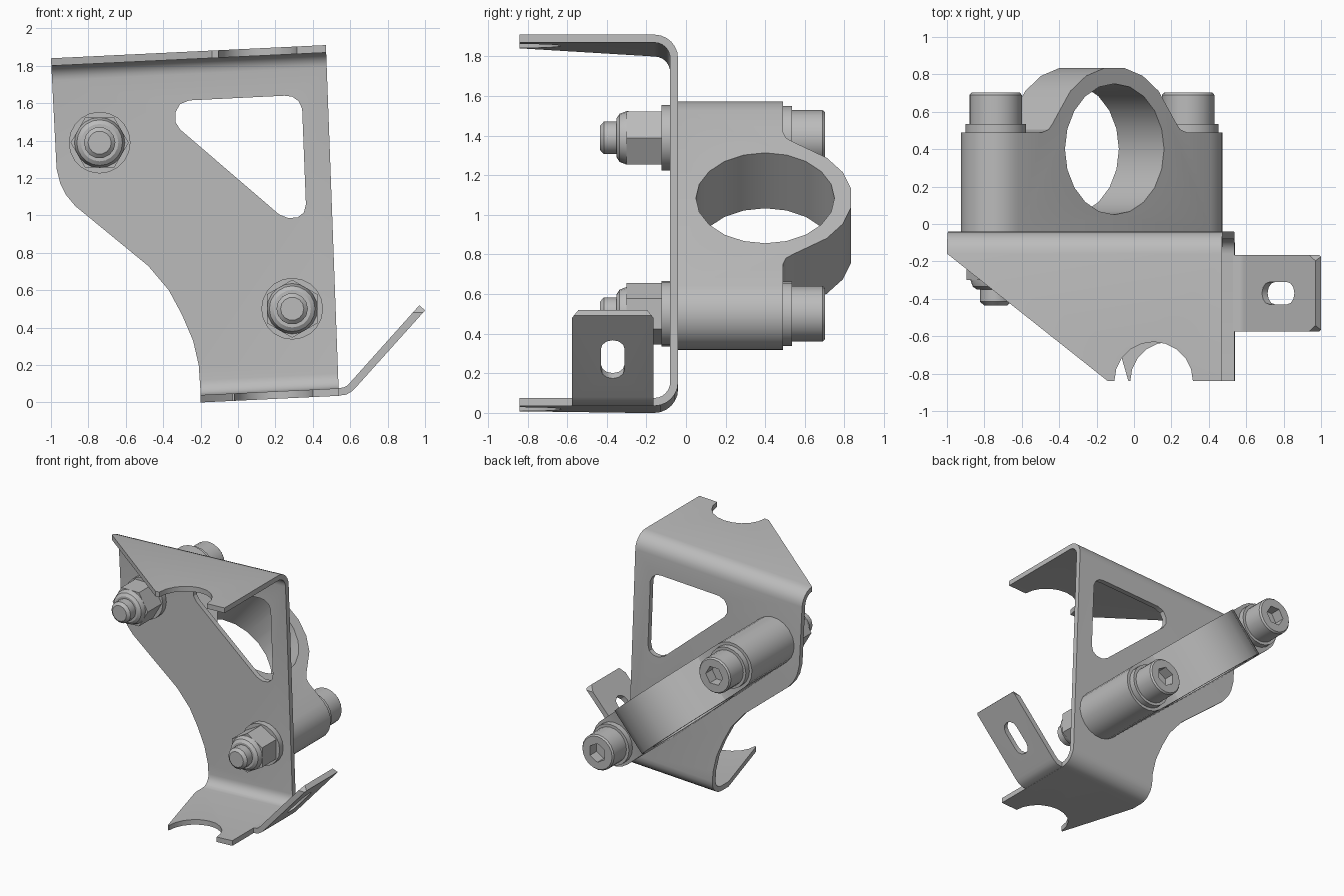
import bpy, bmesh
from math import sin, cos, pi, radians
from mathutils import Vector

if "Cube" in bpy.data.objects:
    bpy.data.objects.remove(bpy.data.objects["Cube"])

metal = bpy.data.materials.new("plain grey metal")
metal.use_nodes = True
GREY = (0.5, 0.5, 0.5, 1)
metal.diffuse_color = GREY
metal.node_tree.nodes["Principled BSDF"].inputs["Base Color"].default_value = GREY

X, Y, Z, O = Vector((1, 0, 0)), Vector((0, 1, 0)), Vector((0, 0, 1)), Vector((0, 0, 0))


def finish(name, bm):
    bmesh.ops.recalc_face_normals(bm, faces=bm.faces)
    mesh = bpy.data.meshes.new(name)
    bm.to_mesh(mesh)
    bm.free()
    mesh.materials.append(metal)
    obj = bpy.data.objects.new(name, mesh)
    bpy.context.collection.objects.link(obj)
    return obj


def prism(name, points, u, v, w, lo, hi, origin=O):
    """Outline in the u-v plane, extruded along w."""
    bm = bmesh.new()
    face = bm.faces.new([bm.verts.new(origin + u * a + v * b + w * lo) for a, b in points])
    new = bmesh.ops.extrude_face_region(bm, geom=[face])["geom"]
    bmesh.ops.translate(bm, vec=w * (hi - lo),
                        verts=[g for g in new if isinstance(g, bmesh.types.BMVert)])
    return finish(name, bm)


def lathe(name, rings, sides, centre, phase=0.0):
    """Stacked (radius, y) rings around an axis along y."""
    bm = bmesh.new()
    loops = []
    for r, y in rings:
        angles = [phase + 2 * pi * i / sides for i in range(sides)]
        loops.append([bm.verts.new(centre + Vector((r * cos(a), y, r * sin(a)))) for a in angles])
    for a, b in zip(loops, loops[1:]):
        for i in range(sides):
            j = (i + 1) % sides
            bm.faces.new((a[i], a[j], b[j], b[i]))
    bm.faces.new(loops[0])
    bm.faces.new(loops[-1])
    return finish(name, bm)


def boolean(obj, cutter, operation="DIFFERENCE"):
    """Apply a boolean and discard the cutter."""
    cutter.hide_render = True
    mod = obj.modifiers.new("cut", "BOOLEAN")
    mod.object, mod.operation, mod.solver = cutter, operation, "EXACT"
    bpy.context.view_layer.update()
    graph = bpy.context.evaluated_depsgraph_get()
    mesh = bpy.data.meshes.new_from_object(obj.evaluated_get(graph))
    obj.modifiers.clear()
    obj.data = mesh
    bpy.data.objects.remove(cutter)


def arc(cx, cy, r, start, end, steps):
    angles = [radians(start + (end - start) * i / steps) for i in range(steps + 1)]
    return [(cx + r * cos(a), cy + r * sin(a)) for a in angles]


def stadium(half, r, steps=10):
    return arc(half, 0, r, -90, 90, steps) + arc(-half, 0, r, 90, 270, steps)


# Bent sheet bracket: C channel leaning up along x
TOP, BOTTOM, BACK, FRONT, T, R = 1.888, 0.0095, -0.04, -0.84, 0.04, 0.12
outer = (arc(BACK - R, BOTTOM + R, R, -90, 0, 6) + arc(BACK - R, TOP - R, R, 0, 90, 6))
inner = (arc(BACK - R, TOP - R, R - T, 90, 0, 6) + arc(BACK - R, BOTTOM + R, R - T, 0, -90, 6))
channel = ([(FRONT, BOTTOM)] + outer + [(FRONT, TOP), (FRONT, TOP - T)]
           + inner + [(FRONT, BOTTOM + T)])
bracket = prism("bracket", channel, Y, Z, X + Z * 0.048, -1.2, 0.8)

side_outline = [(-1.005, 2.1), (-1, 1.84), (-0.97, 1.25), (-0.95, 1.17), (-0.92, 1.11),
                (-0.87, 1.05), (-0.48, 0.73), (-0.37, 0.6), (-0.3, 0.47), (-0.24, 0.33),
                (-0.21, 0.2), (-0.2, 0.05), (-0.2, -0.2), (0.548, -0.2), (0.463, 2.1)]
boolean(bracket, prism("outline_cutter", side_outline, X, Z, Y, -1, 0.2), "INTERSECT")

window = [(-0.26, 1.615), (0.25, 1.64), (0.29, 1.635), (0.325, 1.61), (0.343, 1.57),
          (0.363, 1.06), (0.352, 1.015), (0.32, 0.99), (0.27, 0.985), (0.22, 1.005),
          (-0.31, 1.46), (-0.335, 1.5), (-0.335, 1.55), (-0.31, 1.595)]
boolean(bracket, prism("window_cutter", window, X, Z, Y, -0.3, 0.2))

# Slanted flange edges and round notches
top_slant = [(-1.2, 0), (-0.14, -0.84), (-0.14, -1), (-1.2, -1)]
bottom_slant = [(-0.272, 0), (-0.03, -0.84), (-0.03, -1), (-0.7, -1)]
for slant, notch_x, lo, hi in ((top_slant, 0.105, 1.7, 2.2), (bottom_slant, 0.19, -0.2, 0.25)):
    boolean(bracket, prism("slant_cutter", slant, X, Y, Z, lo, hi))
    notch = arc(notch_x, FRONT, 0.21, 0, 342, 19)
    boolean(bracket, prism("notch_cutter", notch, X, Y, Z, lo, hi))

# Upturned side tab with slot
tab_profile = [(0.53, 0.035), (0.58, 0.042), (0.61, 0.06), (0.63, 0.08), (1, 0.492),
               (0.97, 0.52), (0.6, 0.107), (0.583, 0.09), (0.565, 0.08), (0.53, 0.075)]
tab = prism("side_tab", tab_profile, X, Z, Y, -0.575, -0.165)
tab_face = [(-0.58, -0.1), (-0.16, -0.1), (-0.16, 0.475), (-0.205, 0.53),
            (-0.535, 0.53), (-0.58, 0.475)]
boolean(tab, prism("tab_corner_cutter", tab_face, Y, Z, X, 0.3, 1.2), "INTERSECT")
along = Vector((0.668, 0, 0.744))
boolean(tab, prism("slot_cutter", stadium(0.07, 0.06, 6), along, Y, along.cross(Y),
                   -0.15, 0.15, Vector((0.785, -0.37, 0.285))))

# Clamp block with ring, lying diagonally behind the plate
S = Vector((0.757, 0, -0.653))
W = Vector((0.653, 0, 0.757))
CENTRE = Vector((-0.225, 0, 0.945))
SPACING, HALF_WIDTH = 0.68, 0.185
step = [(0.9, BACK), (0.9, 0.49), (0.51, 0.49), (0.465, 0.505), (0.435, 0.54)]
profile = step + arc(0, 0.4, 0.44, 27, 153, 7) + [(-a, b) for a, b in reversed(step)]
clamp = prism("clamp", profile, S, Y, W, -0.2, 0.2, CENTRE)
boolean(clamp, prism("clamp_end_cutter", stadium(SPACING, HALF_WIDTH), S, W, Y, -0.3, 1, CENTRE),
        "INTERSECT")
boolean(clamp, prism("bore_cutter", arc(0, 0.4, 0.35, 0, 342, 19), S, Y, W, -0.4, 0.4, CENTRE))

# Fasteners at both ends of the clamp
for label, side, turn in (("upper", -1, 0), ("lower", 1, pi / 6)):
    c = CENTRE + S * SPACING * side
    lathe(label + "_back_washer", [(0.162, 0.485), (0.162, 0.535)], 20, c)
    lathe(label + "_front_washer", [(0.165, -0.125), (0.165, -0.075)], 20, c)
    head = lathe(label + "_bolt_head", [(0.14, 0.53), (0.14, 0.69), (0.13, 0.702)], 20, c)
    boolean(head, lathe("socket_cutter", [(0.075, 0.62), (0.075, 0.8)], 6, c, turn))
    lathe(label + "_nut", [(0.155, -0.3), (0.155, -0.12)], 6, c, turn)
    lathe(label + "_nut_collar",
          [(0.1, -0.35), (0.122, -0.335), (0.135, -0.3), (0.135, -0.29)], 20, c)
    lathe(label + "_bolt_tip", [(0.062, -0.435), (0.084, -0.415), (0.084, -0.34)], 14, c)

# Smooth the rounded surfaces, keep edges sharp
bpy.ops.object.select_all(action="DESELECT")
for obj in bpy.context.collection.objects:
    if obj.type == "MESH" and metal.name in obj.data.materials:
        obj.select_set(True)
        bpy.context.view_layer.objects.active = obj
bpy.ops.object.shade_smooth_by_angle(angle=radians(30))
